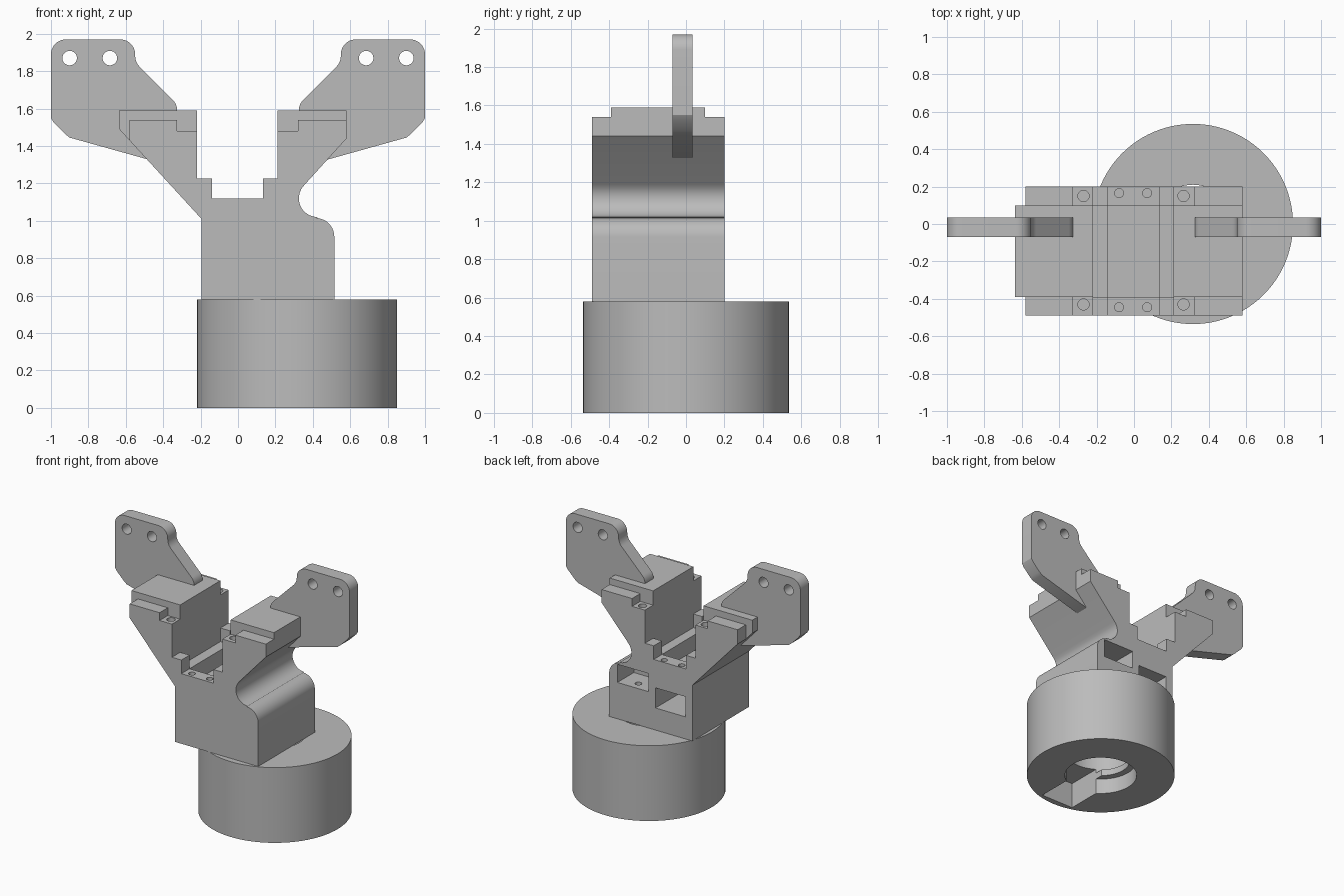
import bpy, bmesh, math
from mathutils import Vector

cube = bpy.data.objects.get("Cube")
if cube:
    bpy.data.objects.remove(cube, do_unlink=True)

grey = bpy.data.materials.new("plain_grey")
grey.use_nodes = True
grey.diffuse_color = (0.5, 0.5, 0.5, 1)
grey.node_tree.nodes["Principled BSDF"].inputs["Base Color"].default_value = (0.5, 0.5, 0.5, 1)


def finish(name, bm):
    bmesh.ops.recalc_face_normals(bm, faces=bm.faces)
    mesh = bpy.data.meshes.new(name)
    bm.to_mesh(mesh)
    bm.free()
    mesh.materials.append(grey)
    obj = bpy.data.objects.new(name, mesh)
    bpy.context.collection.objects.link(obj)
    return obj


def extrude_profile(name, points, y0, y1):
    """Extrude an (x, z) outline along y."""
    bm = bmesh.new()
    face = bm.faces.new([bm.verts.new((x, y0, z)) for x, z in points])
    out = bmesh.ops.extrude_face_region(bm, geom=[face])
    verts = [v for v in out["geom"] if isinstance(v, bmesh.types.BMVert)]
    bmesh.ops.translate(bm, verts=verts, vec=(0, y1 - y0, 0))
    return finish(name, bm)


def box(x0, x1, y0, y1, z0, z1):
    return extrude_profile("cutter", [(x0, z0), (x1, z0), (x1, z1), (x0, z1)], y0, y1)


def cylinder(name, x, y, r, z0, z1, sides=32):
    bm = bmesh.new()
    bmesh.ops.create_cone(bm, cap_ends=True, segments=sides, radius1=r, radius2=r, depth=z1 - z0)
    bmesh.ops.translate(bm, verts=bm.verts, vec=(x, y, (z0 + z1) / 2))
    return finish(name, bm)


def arc(cx, cz, r, start, end, steps=10):
    angles = [math.radians(start + (end - start) * i / steps) for i in range(steps + 1)]
    return [(cx + r * math.cos(a), cz + r * math.sin(a)) for a in angles]


def carve(obj, cutters):
    bpy.context.view_layer.objects.active = obj
    for cutter in cutters:
        mod = obj.modifiers.new("cut", "BOOLEAN")
        mod.operation = "DIFFERENCE"
        mod.solver = "EXACT"
        mod.object = cutter
        bpy.ops.object.modifier_apply(modifier=mod.name)
        bpy.data.objects.remove(cutter, do_unlink=True)


def smooth(obj):
    bpy.ops.object.select_all(action="DESELECT")
    obj.select_set(True)
    bpy.context.view_layer.objects.active = obj
    bpy.ops.object.shade_smooth_by_angle(angle=math.radians(30))


# Round base with stepped bore and an underside slot
base_x = 0.315
base = cylinder("round_base", base_x, 0, 0.535, 0, 0.58, 96)
carve(base, [
    cylinder("cutter", base_x, 0, 0.21, -0.1, 0.7, 64),
    cylinder("cutter", base_x, 0, 0.26, -0.1, 0.12, 64),
    cylinder("cutter", base_x, 0, 0.26, 0.17, 0.4, 64),
    box(base_x - 0.14, base_x + 0.14, -0.49, 0, -0.1, 0.2),
])
smooth(base)

# Forked body, S-curved on one side
front, back = -0.49, 0.2
inner_front, inner_back = -0.39, 0.1
outline = [(-0.195, 0.58), (0.515, 0.58)]
outline += arc(0.415, 0.915, 0.1, 0, 88)
outline += arc(0.425, 1.12, 0.1, 270, 135)
outline += [(0.58, 1.44), (0.58, 1.59), (0.21, 1.59), (0.21, 1.225), (0.135, 1.225),
            (0.135, 1.12), (-0.14, 1.12), (-0.14, 1.225), (-0.22, 1.225), (-0.22, 1.59),
            (-0.635, 1.59), (-0.635, 1.49), (-0.195, 1.01)]
body = extrude_profile("forked_body", outline, front, back)

# Stepped ends of the fork tops
cutters = []
for y0, y1 in ((front - 0.1, inner_front), (inner_back, back + 0.1)):
    cutters += [box(-0.8, 0.8, y0, y1, 1.54, 1.8),
                box(-0.325, 0.32, y0, y1, 1.48, 1.8),
                box(-0.8, -0.58, y0, y1, 1.3, 1.8)]
# Trough between the forks
cutters += [box(-0.22, 0.21, inner_front, inner_back, 1.12, 1.4),
            box(-0.14, 0.135, inner_front, inner_back, 1.0, 1.4)]
# Screw holes
for y, y_small in ((-0.43, -0.445), (0.15, 0.165)):
    cutters += [cylinder("cutter", x, y, 0.03, 1.34, 1.6, 24) for x in (-0.27, 0.265)]
    cutters += [cylinder("cutter", x, y_small, 0.024, 1.0, 1.2, 24) for x in (-0.08, 0.07)]
# Nut pockets in the back
cutters += [box(-0.135, 0.12, -0.15, back + 0.1, 0.75, 0.905),
            box(0.18, 0.445, 0.0, back + 0.1, 0.86, 1.0),
            cylinder("cutter", base_x, 0.13, 0.024, 0.7, 0.95, 24)]
carve(body, cutters)
smooth(body)

# Ear plates with two holes each
ear = [(0.30, 1.45), (0.47, 1.325), (0.90, 1.445), (0.925, 1.465), (0.985, 1.525)]
ear += [(1.0, 1.55)]
ear += arc(0.92, 1.89, 0.08, 0, 90)
ear += arc(0.63, 1.89, 0.08, 90, 180)
ear += arc(0.46, 1.885, 0.09, 0, -45, 6)
ear += arc(0.405, 1.59, 0.08, 135, 180, 6)
for side, name in ((1, "left_ear"), (-1, "right_ear")):
    plate = extrude_profile(name, [(side * x, z) for x, z in ear], -0.07, 0.035)
    holes = [extrude_profile("cutter", arc(side * x, 1.87, 0.039, 0, 345, 23), -0.2, 0.2)
             for x in (0.685, 0.9)]
    carve(plate, holes)
    smooth(plate)
